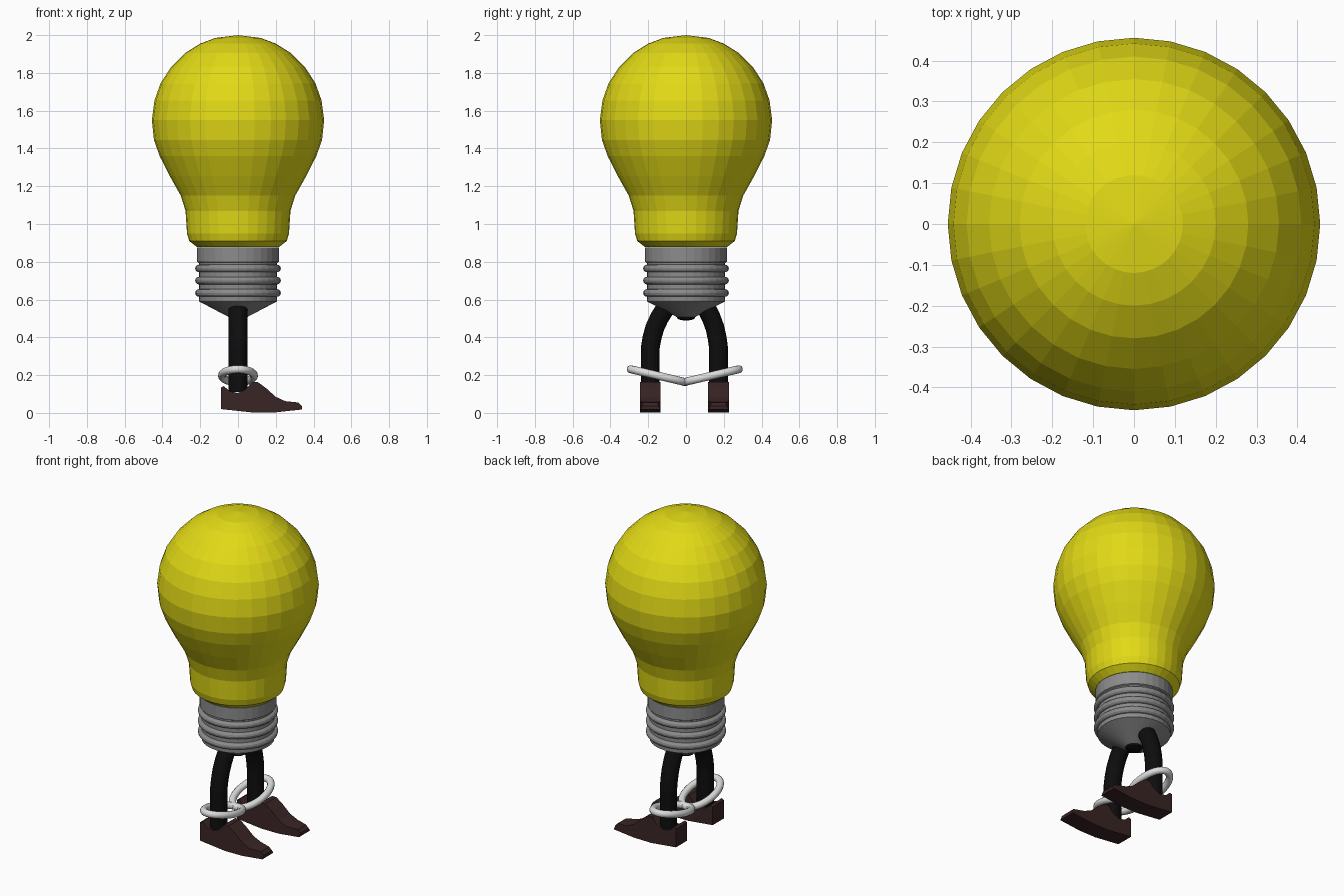
import bpy, bmesh, math
from mathutils import Vector

if "Cube" in bpy.data.objects:
    bpy.data.objects.remove(bpy.data.objects["Cube"])

def material(name, rgb):
    m = bpy.data.materials.new(name)
    m.diffuse_color = (*rgb, 1)
    m.use_nodes = True
    m.node_tree.nodes["Principled BSDF"].inputs["Base Color"].default_value = m.diffuse_color
    return m

YELLOW = material("bulb yellow", (0.76, 0.70, 0.008))
GREY = material("cap grey", (0.26, 0.26, 0.26))
BLACK = material("leg black", (0.004, 0.004, 0.004))
BROWN = material("shoe brown", (0.042, 0.018, 0.018))
SILVER = material("cuff silver", (0.72, 0.72, 0.72))

def finish(name, bm, mat):
    bmesh.ops.recalc_face_normals(bm, faces=bm.faces)
    me = bpy.data.meshes.new(name)
    bm.to_mesh(me)
    bm.free()
    me.materials.append(mat)
    ob = bpy.data.objects.new(name, me)
    bpy.context.collection.objects.link(ob)
    return ob

def lathe(name, profile, mat, n=32):
    bm = bmesh.new()
    vs = [bm.verts.new((r, 0, z)) for r, z in profile]
    es = [bm.edges.new(p) for p in zip(vs, vs[1:])]
    bmesh.ops.spin(bm, geom=vs + es, cent=(0, 0, 0), axis=(0, 0, 1),
                   angle=2 * math.pi, steps=n, use_duplicate=False)
    bmesh.ops.remove_doubles(bm, verts=bm.verts, dist=1e-5)
    return finish(name, bm, mat)

def sweep(name, path, radius, mat, closed=False, n=16):
    """Round tube along a path, with frames kept square to the path."""
    bm = bmesh.new()
    pts = [Vector(p) for p in path]
    k = len(pts)
    up = (pts[1] - pts[0]).cross(pts[k // 2] - pts[0]).normalized()
    rings = []
    for i, p in enumerate(pts):
        a = pts[i - 1] if closed or i else p
        b = pts[(i + 1) % k] if closed or i < k - 1 else p
        side = (b - a).normalized().cross(up)
        rings.append([bm.verts.new(p + radius * (math.cos(t) * side + math.sin(t) * up))
                      for t in (2 * math.pi * j / n for j in range(n))])
    for i in range(k if closed else k - 1):
        r, s = rings[i], rings[(i + 1) % k]
        for j in range(n):
            bm.faces.new((r[j], r[(j + 1) % n], s[(j + 1) % n], s[j]))
    if not closed:
        bm.faces.new(rings[0])
        bm.faces.new(rings[-1])
    return finish(name, bm, mat)

# glass bulb
lathe("glass_bulb", [(0, 2.0), (0.12, 1.985), (0.2, 1.955), (0.28, 1.905), (0.355, 1.83),
                     (0.41, 1.745), (0.442, 1.655), (0.456, 1.55), (0.445, 1.445),
                     (0.415, 1.36), (0.362, 1.255), (0.303, 1.15), (0.278, 1.07),
                     (0.27, 0.95), (0.258, 0.91), (0.217, 0.878), (0, 0.878)], YELLOW)

# screw cap with three rounded threads
cap = [(0, 0.876), (0.217, 0.876), (0.217, 0.80), (0.208, 0.795)]
for zc in (0.765, 0.70, 0.635):
    cap += [(0.207 + 0.02 * math.sin(t), zc + 0.02 * math.cos(t))
            for t in (math.pi * i / 6 for i in range(7))]
cap += [(0.206, 0.59), (0.05, 0.508), (0, 0.508)]
lathe("screw_cap", cap, GREY)
lathe("contact_tip", [(0, 0.515), (0.05, 0.512), (0.045, 0.498), (0.025, 0.491), (0, 0.489)], BLACK)

# shoe side outline (x, z), toe pointing to +x
SHOE = [(-0.09, 0.02), (-0.09, 0.135), (-0.075, 0.142), (-0.045, 0.115), (0.0, 0.105),
        (0.04, 0.125), (0.075, 0.163), (0.105, 0.163), (0.15, 0.13), (0.2, 0.085),
        (0.25, 0.062), (0.32, 0.055), (0.338, 0.037), (0.338, 0.018), (0.2, 0.003), (0.08, 0.002)]

for label, s, foot in (("left", -1, -0.189), ("right", 1, 0.172)):
    # bent leg
    top = s * 0.105
    d = foot - top
    path = [(0, foot, 0.11), (0, foot, 0.24), (0, foot, 0.345), (0, top + d * 0.9, 0.395),
            (0, top + d * 0.72, 0.45), (0, top + d * 0.42, 0.505), (0, top, 0.56)]
    sweep(label + "_leg", path, 0.05, BLACK)

    # shoe: outline extruded across, slightly narrowed at the toe top
    bm = bmesh.new()
    rows = []
    for e in (-1, 1):
        rows.append([bm.verts.new((x, foot + e * (0.04 if x > 0.3 and z > 0.03 else 0.055), z))
                     for x, z in SHOE])
        bm.faces.new(rows[-1])
    k = len(SHOE)
    for i in range(k):
        j = (i + 1) % k
        bm.faces.new((rows[0][i], rows[0][j], rows[1][j], rows[1][i]))
    finish(label + "_shoe", bm, BROWN)

    # oval ankle cuff, tilted down towards the middle
    yc = -0.148 if s < 0 else 0.135
    ring = []
    for i in range(40):
        a = 2 * math.pi * i / 40
        u = 0.145 * math.cos(a)
        ring.append((0.085 * math.sin(a), yc + u, 0.197 + s * u * 0.235))
    cuff = sweep(label + "_cuff", ring, 0.021, SILVER, closed=True, n=12)
    for p in cuff.data.polygons:
        p.use_smooth = True
